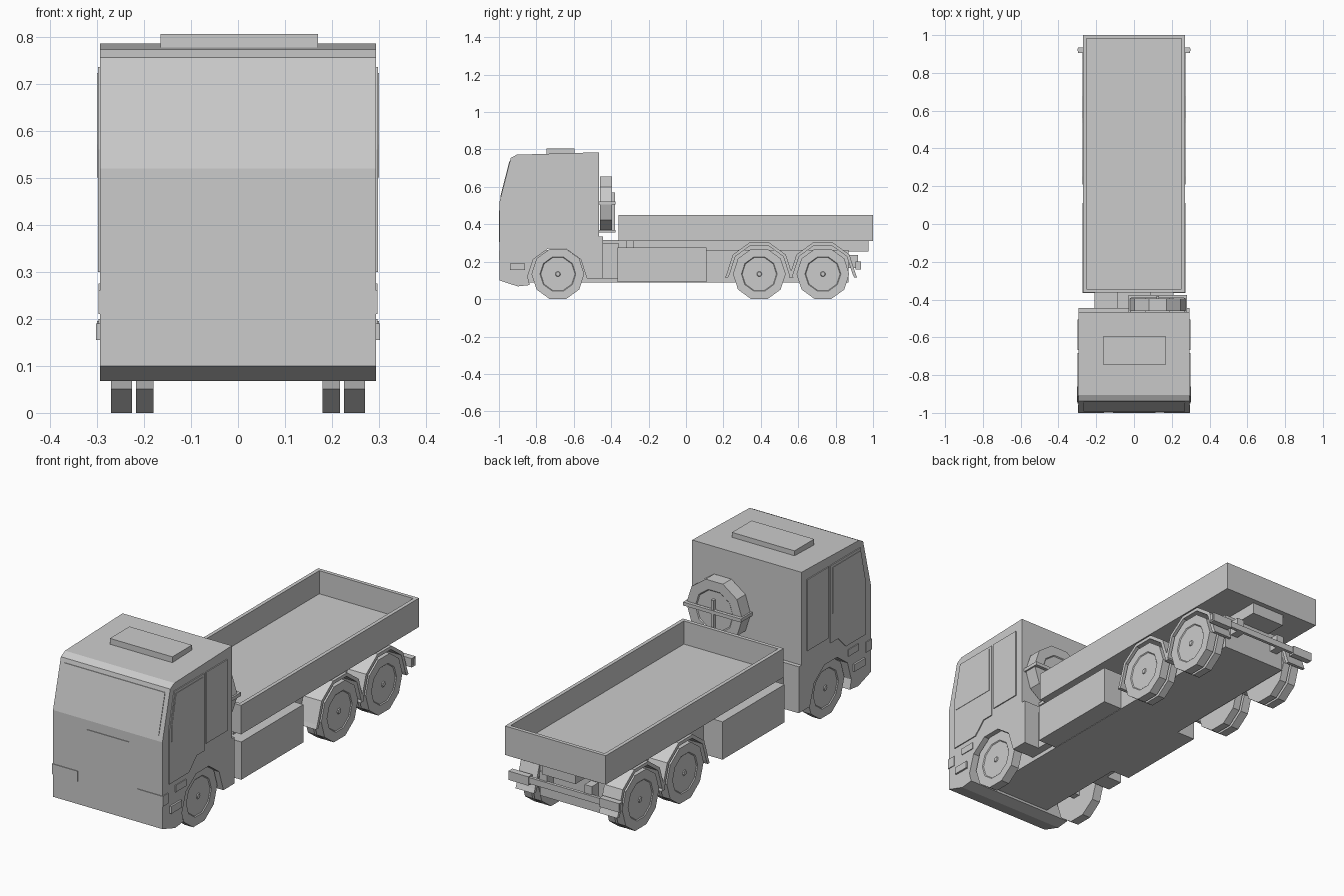
import bpy, bmesh, math

if "Cube" in bpy.data.objects:
    bpy.data.objects.remove(bpy.data.objects["Cube"])


def finish(name, bm, mirror=False):
    bmesh.ops.recalc_face_normals(bm, faces=bm.faces[:])
    me = bpy.data.meshes.new(name)
    bm.to_mesh(me)
    bm.free()
    ob = bpy.data.objects.new(name, me)
    bpy.context.collection.objects.link(ob)
    if mirror:
        ob.modifiers.new("mirror_x", 'MIRROR').use_mirror_merge = False
    return ob


def prism(name, profile, x0, x1, mirror=False):
    """Extrude a (y, z) outline from x0 to x1."""
    bm = bmesh.new()
    face = bm.faces.new([bm.verts.new((x0, y, z)) for y, z in profile])
    out = bmesh.ops.extrude_face_region(bm, geom=[face])
    for v in out["geom"]:
        if isinstance(v, bmesh.types.BMVert):
            v.co.x = x1
    return finish(name, bm, mirror)


def box(name, x, y, z, mirror=False):
    return prism(name, [(y[0], z[0]), (y[1], z[0]), (y[1], z[1]), (y[0], z[1])], x[0], x[1], mirror)


def arc(cy, cz, r, angles):
    return [(cy + r * math.cos(math.radians(a)), cz + r * math.sin(math.radians(a))) for a in angles]


def wheel(name, profile, mirror=True, sides=10):
    """Revolve (x, radius) rings around the x axis."""
    bm = bmesh.new()
    rings = []
    for x, r in profile:
        rings.append([bm.verts.new((x, y, z)) for y, z in
                      arc(0, 0, r, [i * 360 / sides for i in range(sides)])])
    for a, b in zip(rings, rings[1:]):
        for i in range(sides):
            j = (i + 1) % sides
            bm.faces.new((a[i], a[j], b[j], b[i]))
    bm.faces.new(rings[0])
    bm.faces.new(rings[-1])
    return finish(name, bm, mirror)


def tyre(x0, x1, r):
    # flat tyre wall, shallow rim recess, small hub
    return [(x0, r), (x1, r), (x1, r * .68), (x1 - .004, r * .65), (x1 - .004, .014), (x1, .011)]


# Cab shell with open wheel arches
FRONT = -.997
arch = arc(-.69, .12, .157, [180, 144, 108, 72, 36, 0])
cab = [(FRONT, .10), (-.9, .068), (-.835, .075)] + arch + [
    (-.53, .11), (-.445, .11), (-.445, .335), (-.465, .335), (-.465, .785),
    (-.905, .772), (-.937, .755), (FRONT, .52)]
prism("cab", cab, -.293, .293)
box("roof_hatch", (-.165, .17), (-.745, -.595), (.77, .805))


# Windscreen follows the sloped front
def slope(z):
    return FRONT + .06 * (z - .52) / .235


prism("windscreen", [(slope(.545) - .003, .545), (slope(.735) - .003, .735),
                     (slope(.735) + .01, .735), (slope(.545) + .01, .545)], -.268, .27)
box("grille_panel", (-.11, .115), (-1, -.98), (.305, .475))
box("bumper_corner", (.16, .297), (-1, -.955), (.21, .26), True)

# Side door and rear cab panels, marker lights
prism("door_panel", [(-.95, .30), (-.8, .30), (-.74, .36), (-.682, .36), (-.682, .735),
                     (-.91, .735), (-.95, .56)], .28, .298, True)
prism("door_window", [(-.935, .50), (-.695, .50), (-.695, .722), (-.902, .722), (-.935, .57)],
      .28, .3, True)
box("rear_cab_panel", (.28, .298), (-.668, -.505), (.39, .735), True)
box("upper_marker", (.28, .297), (-.9, -.82), (.242, .275), True)
box("lower_marker", (.28, .302), (-.942, -.86), (.155, .19), True)

# Chassis slab, neck behind cab and bed subframe
box("chassis", (-.172, .172), (-.9, .87), (.09, .262))
box("chassis_neck", (-.21, .21), (-.45, -.36), (.11, .30))
box("subframe", (-.09, .09), (-.45, .975), (.255, .315))
box("bed_support", (.12, .2), (-.32, -.28), (.26, .315), True)
box("side_tank", (.17, .273), (-.365, .11), (.092, .275), True)

# Open cargo bed
bm = bmesh.new()
X, Y0, Y1, T = .27, -.362, 1.0, .018


def ring(o, z):
    return [bm.verts.new((x, y, z)) for x, y in
            ((-X + o, Y0 + o), (X - o, Y0 + o), (X - o, Y1 - o), (-X + o, Y1 - o))]


loops = [ring(0, .31), ring(0, .45), ring(T, .45), ring(T, .338)]
for a, b in zip(loops, loops[1:]):
    for i in range(4):
        j = (i + 1) % 4
        bm.faces.new((a[i], a[j], b[j], b[i]))
bm.faces.new(loops[0])
bm.faces.new(loops[-1])
finish("cargo_bed", bm)

# Road wheels: single front, twin rear on two axles
R, CZ = .141, .134
w = wheel("front_wheel", tyre(.225, .27, R))
w.location = (0, -.685, CZ)
for n, cy in enumerate((.392, .732)):
    for part, x0, x1 in (("outer", .228, .27), ("inner", .18, .217)):
        w = wheel(f"rear_{part}_wheel_{n + 1}", tyre(x0, x1, R))
        w.location = (0, cy, CZ)
    box(f"rear_axle_{n + 1}", (-.23, .23), (cy - .02, cy + .02), (CZ - .02, CZ + .02))
    # mudguard strip
    steps = [0, 36, 72, 108, 144, 180]
    guard = [(cy + .183, .115)] + arc(cy, .135, .175, steps) + [(cy - .183, .115)]
    guard += [(cy - .167, .115)] + arc(cy, .135, .158, steps[::-1]) + [(cy + .167, .115)]
    prism(f"mudguard_{n + 1}", guard, .174, .273, True)
box("front_axle", (-.235, .235), (-.705, -.665), (CZ - .02, CZ + .02))

# Rear underrun bar with brackets and lamp ends
box("rear_bar", (-.3, .3), (.915, .93), (.165, .195))
box("rear_lamp", (.19, .297), (.905, .935), (.157, .2), True)
box("rear_bracket", (.1, .14), (.86, .92), (.165, .235), True)

# Spare wheel and its carrier behind the cab
s = wheel("spare_wheel", tyre(-.035, .03, .15), False)
s.rotation_euler = (0, 0, math.pi / 2)
s.location = (.125, -.425, .512)
box("spare_cross_bar", (-.03, .28), (-.393, -.377), (.505, .522))
box("spare_upright", (.118, .132), (-.396, -.38), (.36, .57))
box("spare_side_bar", (-.03, -.015), (-.465, -.38), (.505, .522))
box("spare_side_bar_outer", (.265, .28), (-.465, -.38), (.505, .522))
box("spare_foot", (.06, .19), (-.465, -.377), (.355, .37))
